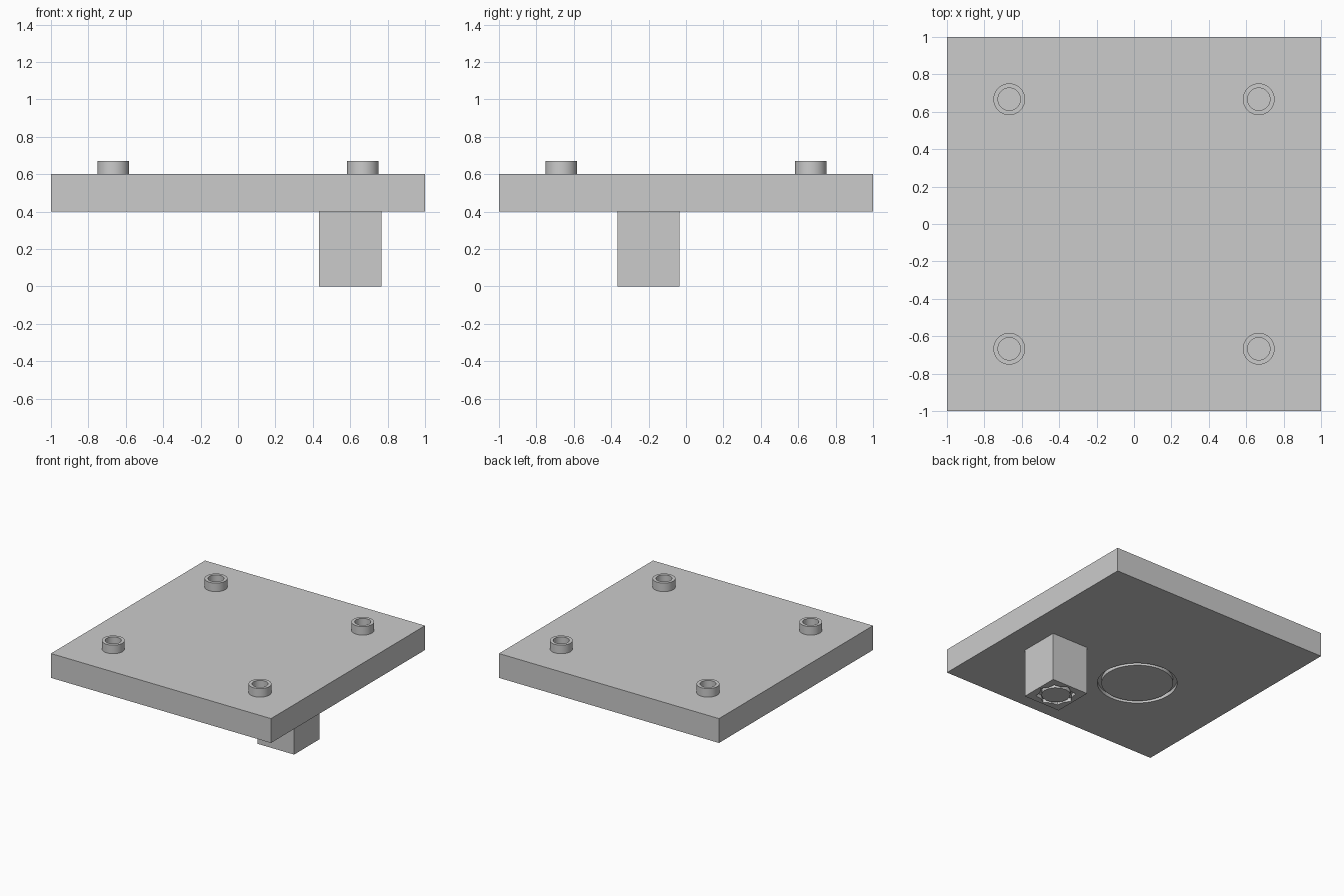
import bpy
import bmesh
from math import cos, sin, tau, radians

if "Cube" in bpy.data.objects:
    bpy.data.objects.remove(bpy.data.objects["Cube"], do_unlink=True)

GREY = (0.6, 0.6, 0.6, 1)
grey = bpy.data.materials.new("light grey")
grey.use_nodes = True
grey.diffuse_color = GREY
grey.node_tree.nodes["Principled BSDF"].inputs["Base Color"].default_value = GREY


def make_object(name, bm):
    bmesh.ops.recalc_face_normals(bm, faces=bm.faces)
    mesh = bpy.data.meshes.new(name)
    bm.to_mesh(mesh)
    bm.free()
    mesh.materials.append(grey)
    obj = bpy.data.objects.new(name, mesh)
    bpy.context.collection.objects.link(obj)
    return obj


def select(obj):
    bpy.ops.object.select_all(action='DESELECT')
    obj.select_set(True)
    bpy.context.view_layer.objects.active = obj


def box(name, center, size):
    bm = bmesh.new()
    bmesh.ops.create_cube(bm, size=1)
    bmesh.ops.scale(bm, vec=size, verts=bm.verts)
    bmesh.ops.translate(bm, vec=center, verts=bm.verts)
    return make_object(name, bm)


def tube(name, x, y, z0, z1, outer, inner, segments=48, teeth_depth=0):
    """Hollow ring; every second outer point steps in when toothed."""
    bm = bmesh.new()
    columns = []
    for i in range(segments):
        a = tau * i / segments
        r = outer - teeth_depth * (i % 2)
        columns.append([bm.verts.new((x + q * cos(a), y + q * sin(a), z))
                        for q, z in ((inner, z0), (r, z0), (r, z1), (inner, z1))])
    for i, col in enumerate(columns):
        nxt = columns[(i + 1) % segments]
        for k in range(4):
            m = (k + 1) % 4
            bm.faces.new((col[k], nxt[k], nxt[m], col[m]))
    return make_object(name, bm)


def carve(target, cutter):
    cutter.hide_render = True
    mod = target.modifiers.new("groove", 'BOOLEAN')
    mod.operation = 'DIFFERENCE'
    mod.solver = 'EXACT'
    mod.object = cutter
    select(target)
    bpy.ops.object.modifier_apply(modifier=mod.name)
    bpy.data.objects.remove(cutter, do_unlink=True)


def smooth(obj):
    select(obj)
    bpy.ops.object.shade_smooth_by_angle(angle=radians(30))


# Square plate with a thin round groove underneath
plate = box("plate", (0, 0, 0.5), (2, 2, 0.2))
carve(plate, tube("groove_cutter", -0.2, -0.2, 0.35, 0.43, 0.3, 0.27, 64))
smooth(plate)

# Square post with a toothed groove in its foot
post = box("post", (0.6, -0.2, 0.2), (0.333, 0.333, 0.4))
carve(post, tube("socket_cutter", 0.6, -0.2, -0.05, 0.03, 0.15, 0.11, 16, 0.025))

# Four hollow studs
for side, sx in (("right", -1), ("left", 1)):
    for end, sy in (("front", -1), ("back", 1)):
        smooth(tube(f"{end}_{side}_stud", sx * 0.667, sy * 0.667,
                    0.6, 0.67, 0.085, 0.06))
